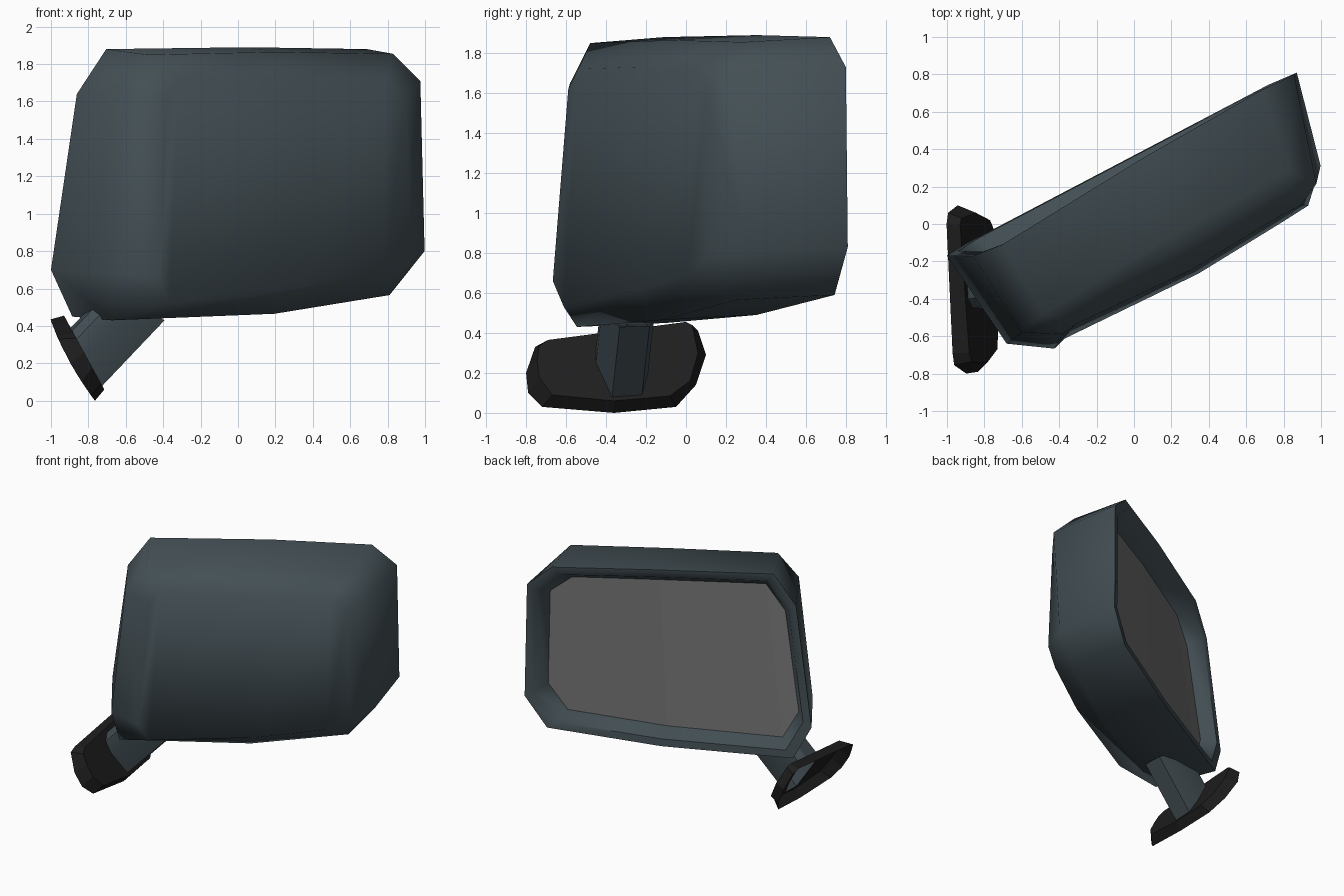
import bpy, bmesh, math
from mathutils import Vector

if "Cube" in bpy.data.objects:
    bpy.data.objects.remove(bpy.data.objects["Cube"])

def material(name, rgb):
    m = bpy.data.materials.new(name)
    m.diffuse_color = (*rgb, 1)
    m.use_nodes = True
    m.node_tree.nodes["Principled BSDF"].inputs["Base Color"].default_value = m.diffuse_color
    return m

SLATE = material("slate_paint", (0.056, 0.078, 0.090))
BLACK = material("black_rubber", (0.013, 0.013, 0.013))
GREY = material("mirror_grey", (0.170, 0.170, 0.170))

ANGLE = math.radians(27.7)
C, S = math.cos(ANGLE), math.sin(ANGLE)

def turned(u, z, d):
    """Housing coordinates (across, up, depth towards the front) to world."""
    return Vector((u * C + d * S, u * S - d * C, z))

def strips(n):
    """Fill an n-sided loop with strips running between its opposite sides."""
    pairs = [((-i) % n, i + 1) for i in range(n // 2)]
    return [(a[0], a[1], b[1], b[0]) for a, b in zip(pairs, pairs[1:])]

def finish(bm, name, mat, smooth=None):
    bmesh.ops.recalc_face_normals(bm, faces=bm.faces)
    me = bpy.data.meshes.new(name)
    bm.to_mesh(me)
    bm.free()
    me.materials.append(mat)
    ob = bpy.data.objects.new(name, me)
    bpy.context.collection.objects.link(ob)
    if smooth:
        bpy.ops.object.select_all(action='DESELECT')
        ob.select_set(True)
        bpy.context.view_layer.objects.active = ob
        bpy.ops.object.shade_smooth_by_angle(angle=math.radians(smooth))
    return ob

def loft(loops, cap=False):
    """Join loops of equal length, optionally filling the first one."""
    bm = bmesh.new()
    rows = [[bm.verts.new(p) for p in loop] for loop in loops]
    n = len(rows[0])
    for a, b in zip(rows, rows[1:]):
        for i in range(n):
            j = (i + 1) % n
            bm.faces.new((a[i], a[j], b[j], b[i]))
    if cap:
        for f in strips(n):
            bm.faces.new([rows[0][i] for i in f])
    return bm, rows

# Housing profiles (across, up, depth), from the inner lower side clockwise
rim = [(-.964, .70, -.315), (-.842, 1.64, -.25), (-.675, 1.88, -.23), (.21, 1.89, -.29),
       (.945, 1.88, -.317), (1.13, 1.73, -.31), (1.147, .83, -.312),
       (.98, .59, -.325), (.14, .49, -.325), (-.83, .45, -.325)]
mid = [(-.90, .68, .25), (-.80, 1.65, .235), (-.65, 1.85, .20), (.14, 1.865, .15),
       (.865, 1.855, .135), (.963, 1.71, .263), (1.028, .80, .188),
       (.834, .565, .155), (.12, .465, .19), (-.85, .43, .17)]
front = [(-.687, .66, .392), (-.61, 1.62, .345), (-.53, 1.72, .33), (.16, 1.73, .36),
         (.72, 1.72, .325), (.84, 1.62, .325), (.87, .78, .346), (.70, .69, .36),
         (.18, .61, .395), (-.61, .53, .370)]

def rim_loop(inset, depth, slope=0.0, du=0.0, dz=0.0):
    cu, cz = .09, 1.165
    return [turned(cu + (u - cu) * (1 - inset) + du,
                   cz + (z - cz) * (1 - inset / .72) + dz, d + depth + slope * u)
            for u, z, d in rim]

# Housing shell with flat lip and recessed opening
glass_loop = rim_loop(.125, .135, .015, -.022, -.015)
bm, _ = loft([[turned(*p) for p in front], [turned(*p) for p in mid],
              rim_loop(0, 0), rim_loop(.06, .005), glass_loop], cap=True)
finish(bm, "mirror_housing", SLATE, smooth=60)

# Mirror glass at the bottom of the recess
bm, _ = loft([glass_loop], cap=True)
glass = finish(bm, "mirror_glass", GREY)
if glass.data.polygons[0].normal.y < 0:
    glass.data.flip_normals()

# Sloping mounting foot: outlines as (y, z) on a curved back and a flat top
foot_low = [(-.80, .20), (-.755, .33), (-.69, .35), (0, .435), (.06, .41), (.10, .29),
            (.05, .14), (-.05, .03), (-.36, 0), (-.72, .03), (-.79, .10)]
foot_top = [(-.745, .26), (-.735, .335), (-.69, .365), (0, .455), (.03, .44), (.06, .30),
            (.02, .16), (-.08, .085), (-.36, .06), (-.67, .09), (-.735, .18)]
arm = [(-.37, .08), (-.22, .09), (-.19, .20), (-.20, .36),
       (-.26, .39), (-.40, .375), (-.45, .33), (-.45, .25)]

def back_point(y, z):
    return Vector((-.765 - .75 * z + .47 * z * z, y, z))

def top_point(y, z):
    return Vector((-.682 - .545 * z, y, z))

# The foot is a shell open at the back, with a hole where the hollow arm starts
arm_start = [top_point(*p) for p in arm]
bm, rows = loft([[back_point(*p) for p in foot_low], [top_point(*p) for p in foot_top]])
hole = [bm.verts.new(p) for p in arm_start]
edges = [bm.edges.new((hole[i - 1], hole[i])) for i in range(len(hole))]
top = rows[1]
edges += [bm.edges.get((top[i - 1], top[i])) for i in range(len(top))]
bmesh.ops.triangle_fill(bm, edges=edges, use_beauty=True)
finish(bm, "mounting_foot", BLACK)

# Hollow arm from the foot into the housing
arm_end = [p + Vector((.95, .11, 1)) * (.39 - .5 * p.z) for p in arm_start]
bm, _ = loft([arm_start, arm_end])
finish(bm, "mirror_arm", SLATE, smooth=30)
